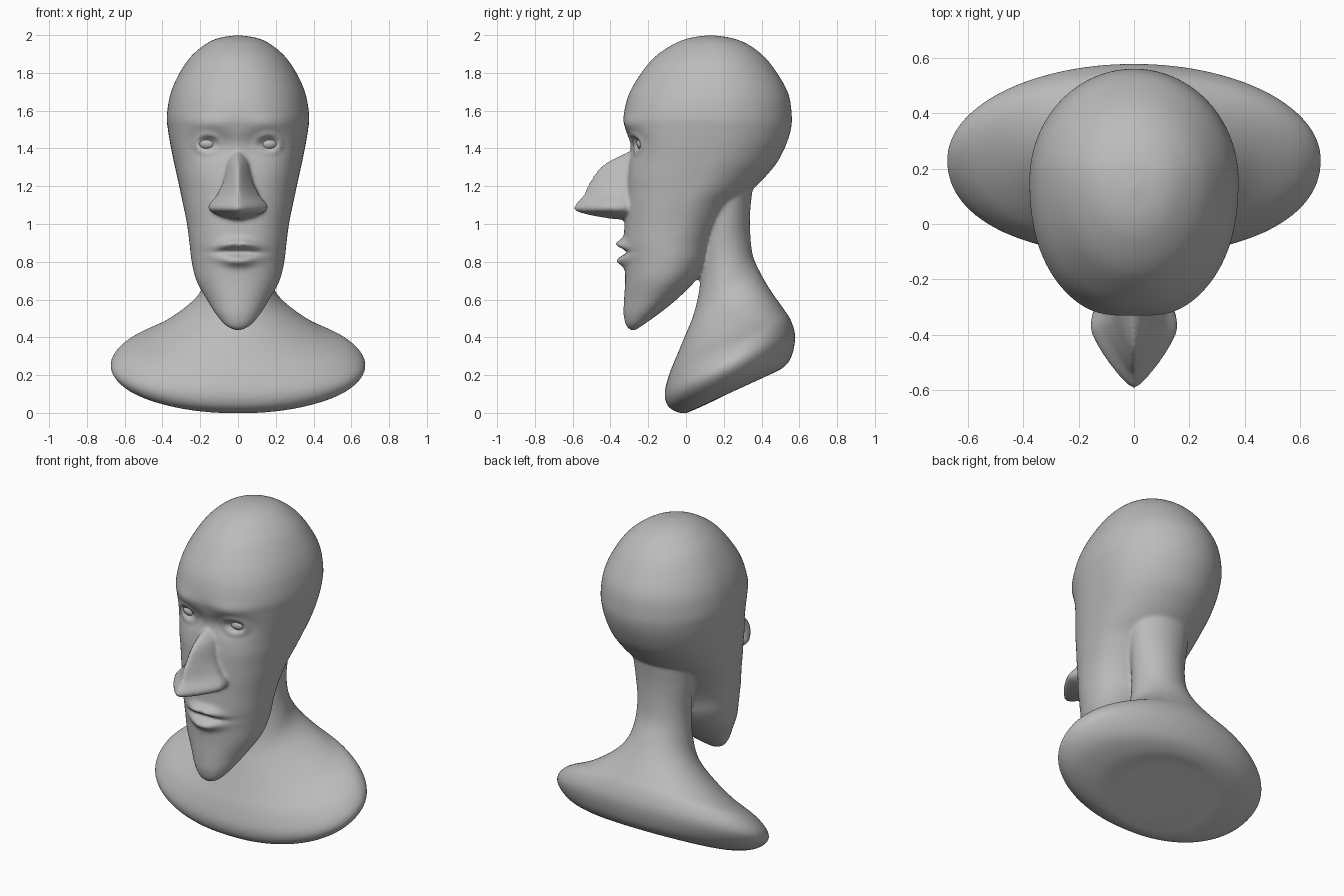
import bpy, bmesh, math

SEG = 112

stone = bpy.data.materials.new("plain grey")
stone.diffuse_color = (0.5, 0.5, 0.5, 1)


def spline(rows, steps):
    """Catmull-Rom interpolation through rows of numbers."""
    out = []
    for i in range(len(rows) - 1):
        p0, p1, p2, p3 = (rows[max(0, min(len(rows) - 1, i + k))] for k in (-1, 0, 1, 2))
        for s in range(steps):
            t = s / steps
            out.append([0.5 * (2 * b + (c - a) * t + (2 * a - 5 * b + 4 * c - d) * t * t
                               + (3 * b - a - 3 * c + d) * t ** 3)
                        for a, b, c, d in zip(p0, p1, p2, p3)])
    out.append(list(rows[-1]))
    return out


def loft(bm, rows, steps, mid=0.5, shape=None):
    """Closed loft; row = front y, front z, back y, back z, half width, roundness."""
    rings = []
    for yf, zf, yb, zb, hw, n in spline(rows, steps):
        hw = max(hw, 0.002)
        ring = []
        for k in range(SEG):
            a = 2 * math.pi * k / SEG
            c, s = math.cos(a), math.sin(a)
            e = 2 / n if s < 0 else 1.0
            x = hw * math.copysign(abs(c) ** e, c)
            v = math.copysign(abs(s) ** e, s)
            t = mid + v * (mid if v < 0 else 1 - mid)
            y, z = yf + (yb - yf) * t, zf + (zb - zf) * t
            if shape and v < 0:
                y += shape(x, z) * min(1, -v * 1.5)
            ring.append(bm.verts.new((x, y, z)))
        rings.append(ring)
    faces = [bm.faces.new(rings[0]), bm.faces.new(rings[-1])]
    for r0, r1 in zip(rings, rings[1:]):
        for k in range(SEG):
            j = (k + 1) % SEG
            faces.append(bm.faces.new((r0[k], r0[j], r1[j], r1[k])))
    bmesh.ops.recalc_face_normals(bm, faces=faces)


def g(d, w):
    return math.exp(-(d / w) ** 2)


def features(x, z):
    """Depth changes of the face: sockets, lids, lips."""
    ax = abs(x)
    d = 0.035 * g(ax - 0.14, 0.09) * g(z - 1.42, 0.06)             # eye socket
    d -= 0.012 * g(ax - 0.16, 0.1) * g(z - 1.53, 0.04)             # brow
    r = math.hypot((ax - 0.16) / 0.062, (z - 1.425) / 0.047)
    d -= 0.016 * g(r - 1, 0.28)                                    # eyelids
    lift = 0.2 * max(0, ax - 0.04)
    d -= 0.045 * g(ax - 0.035, 0.075) * g(z - 0.895 + lift, 0.024)  # upper lip
    d -= 0.045 * g(x, 0.095) * g(z - 0.805 - lift, 0.026)          # lower lip
    d += 0.022 * g(x, 0.13) * g(z - 0.852, 0.014)                  # mouth line
    return d


bm = bmesh.new()

# head: z, front y, back y, half width, roundness of the front
head = [
    (2.0, 0.125, 0.135, 0, 2), (1.985, 0.02, 0.24, 0.1, 2), (1.95, -0.07, 0.33, 0.175, 2),
    (1.88, -0.17, 0.42, 0.255, 2), (1.78, -0.25, 0.495, 0.32, 2.1), (1.68, -0.305, 0.545, 0.36, 2.2),
    (1.57, -0.33, 0.56, 0.377, 2.3), (1.5, -0.32, 0.555, 0.371, 2.4), (1.42, -0.298, 0.53, 0.358, 2.6),
    (1.33, -0.3, 0.485, 0.34, 2.6), (1.25, -0.31, 0.42, 0.322, 2.6), (1.18, -0.315, 0.35, 0.307, 2.5),
    (1.1, -0.32, 0.26, 0.29, 2.4), (1.0, -0.325, 0.19, 0.27, 2.3), (0.9, -0.33, 0.14, 0.257, 2.2),
    (0.8, -0.325, 0.11, 0.245, 2.1), (0.7, -0.322, 0.05, 0.22, 2.1), (0.6, -0.328, -0.05, 0.165, 2),
    (0.52, -0.33, -0.15, 0.115, 2), (0.46, -0.315, -0.235, 0.062, 2), (0.433, -0.285, -0.275, 0, 2)]
loft(bm, [(f, z, b, z, w, n) for z, f, b, w, n in head], 10, 0.55, features)

# neck and shoulders: tilted rings
loft(bm, [
    (0.16, 0.07, 0.22, 0.1, 0.02, 2), (0.04, 0.015, 0.42, 0.195, 0.26, 2.1),
    (-0.02, -0.002, 0.5, 0.23, 0.44, 2.2), (-0.09, 0.03, 0.555, 0.29, 0.6, 2.2),
    (-0.113, 0.1, 0.578, 0.4, 0.675, 2.2), (-0.09, 0.2, 0.555, 0.49, 0.61, 2.1),
    (-0.05, 0.3, 0.51, 0.56, 0.43, 2), (0.0, 0.42, 0.45, 0.645, 0.28, 2),
    (0.04, 0.52, 0.4, 0.73, 0.2, 2), (0.07, 0.65, 0.355, 0.83, 0.17, 2),
    (0.08, 0.8, 0.34, 0.95, 0.16, 2), (0.08, 1.0, 0.34, 1.07, 0.175, 2),
    (0.05, 1.25, 0.355, 1.22, 0.2, 2), (0.05, 1.4, 0.36, 1.4, 0.2, 2)], 8)

# nose: z, ridge y, half width
nose = [(1.385, -0.3, 0.03), (1.345, -0.385, 0.05), (1.3, -0.455, 0.06), (1.22, -0.512, 0.08),
        (1.15, -0.545, 0.115), (1.1, -0.588, 0.155), (1.07, -0.585, 0.15), (1.045, -0.5, 0.1),
        (1.025, -0.38, 0.05)]
loft(bm, [(y, z, -0.2, z, w, 1.25) for z, y, w in nose], 6, 0.55)

me = bpy.data.meshes.new("bust")
bm.to_mesh(me)
bm.free()
me.materials.append(stone)
bust = bpy.data.objects.new("bust", me)
bpy.context.collection.objects.link(bust)

# melt the parts into one skin
rm = bust.modifiers.new("skin", 'REMESH')
rm.mode = 'VOXEL'
rm.voxel_size = 0.01
rm.use_smooth_shade = True
sm = bust.modifiers.new("soften", 'SMOOTH')
sm.factor = 0.5
sm.iterations = 6

# eyeballs
for side, label in ((-1, "right"), (1, "left")):
    bpy.ops.mesh.primitive_uv_sphere_add(segments=32, ring_count=16, location=(side * 0.16, -0.222, 1.425))
    eye = bpy.context.object
    eye.name = label + "_eye"
    eye.scale = (0.05, 0.04, 0.034)
    eye.data.materials.append(stone)
    bpy.ops.object.shade_smooth()
